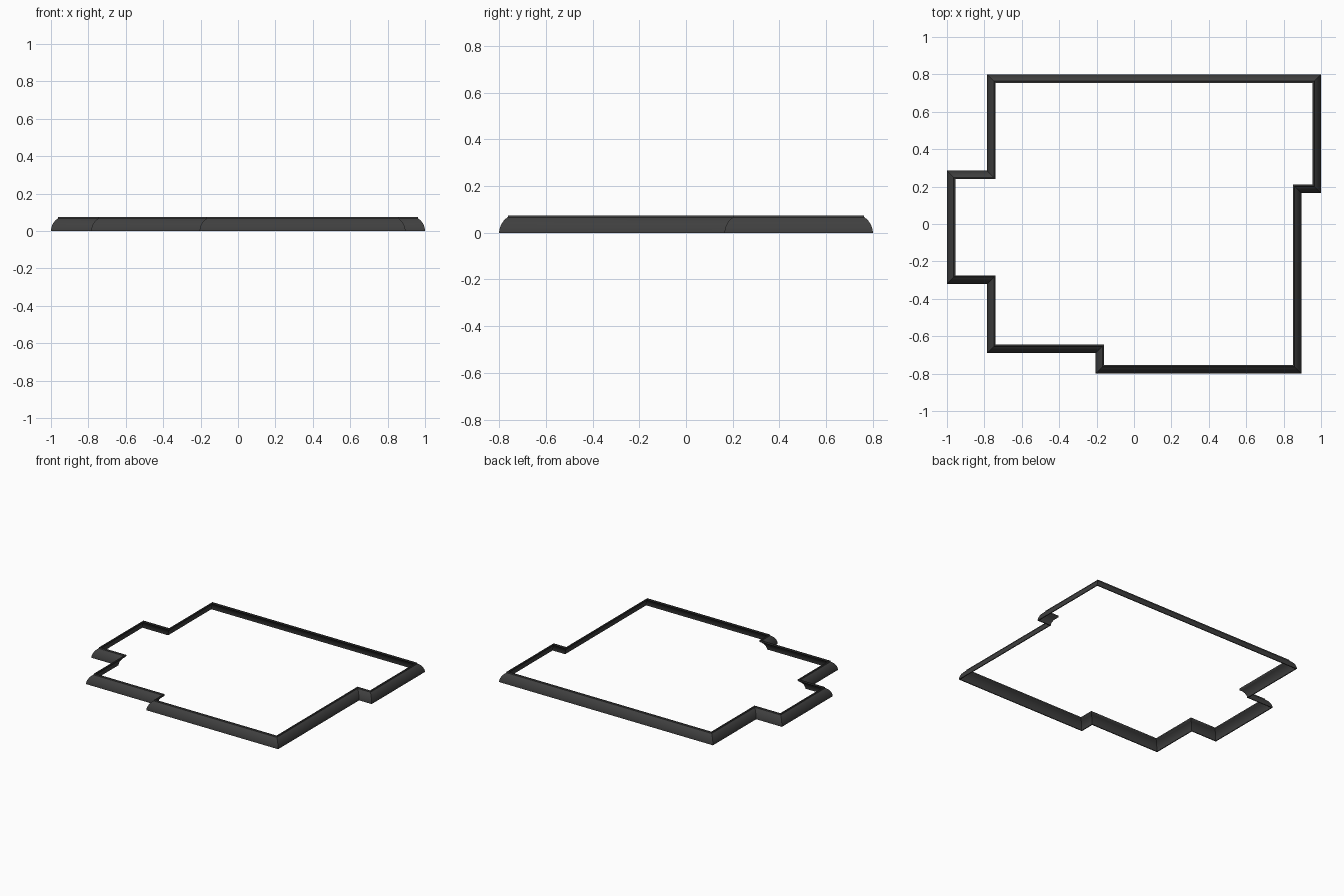
import bpy
import bmesh
import math
from mathutils import Vector

if "Cube" in bpy.data.objects:
    bpy.data.objects.remove(bpy.data.objects["Cube"])

# Floor-plan outline (outer bottom edge), counter-clockwise
outline = [Vector(p) for p in [
    (-0.205, -0.80), (0.895, -0.80), (0.895, 0.165), (1.0, 0.165),
    (1.0, 0.80), (-0.785, 0.80), (-0.785, 0.285), (-1.0, 0.285),
    (-1.0, -0.32), (-0.785, -0.32), (-0.785, -0.69), (-0.205, -0.69)]]


# Cross-section (inset from outline, height): thin curved strip with a top lip
def arc(x0, z0, x1, z1, n=6):
    pts = []
    for i in range(n + 1):
        t = math.radians(10 + 55 * i / n)
        u = (math.cos(math.radians(10)) - math.cos(t)) / (math.cos(math.radians(10)) - math.cos(math.radians(65)))
        v = (math.sin(t) - math.sin(math.radians(10))) / (math.sin(math.radians(65)) - math.sin(math.radians(10)))
        pts.append((x0 + (x1 - x0) * u, z0 + (z1 - z0) * v))
    return pts


outer_face = [(0.0, 0.0)] + arc(0.0, 0.006, 0.036, 0.066)
lip = [(0.038, 0.074), (0.045, 0.074), (0.045, 0.065)]
inner_face = arc(0.007, 0.004, 0.042, 0.060)[::-1] + [(0.007, 0.0)]
profile = outer_face + lip + inner_face

# Sweep the section round the outline with mitred corners
bm = bmesh.new()
rings = []
n = len(outline)
for i, p in enumerate(outline):
    a = (p - outline[i - 1]).normalized()
    b = (outline[(i + 1) % n] - p).normalized()
    inward = Vector((-a.y, a.x)) + Vector((-b.y, b.x))
    rings.append([bm.verts.new((p.x + inward.x * d, p.y + inward.y * d, z))
                  for d, z in profile])
m = len(profile)
for i in range(n):
    r, s = rings[i], rings[(i + 1) % n]
    for j in range(m):
        k = (j + 1) % m
        bm.faces.new((r[j], s[j], s[k], r[k]))
bmesh.ops.recalc_face_normals(bm, faces=bm.faces)
mesh = bpy.data.meshes.new("moulding")
bm.to_mesh(mesh)
bm.free()
moulding = bpy.data.objects.new("moulding", mesh)
bpy.context.collection.objects.link(moulding)

# Dark finish and smooth curve
mat = bpy.data.materials.new("dark_grey")
mat.diffuse_color = (0.05, 0.05, 0.05, 1)
mat.use_nodes = True
mat.node_tree.nodes["Principled BSDF"].inputs["Base Color"].default_value = mat.diffuse_color
mesh.materials.append(mat)
bpy.context.view_layer.objects.active = moulding
moulding.select_set(True)
bpy.ops.object.shade_smooth_by_angle(angle=math.radians(30))
